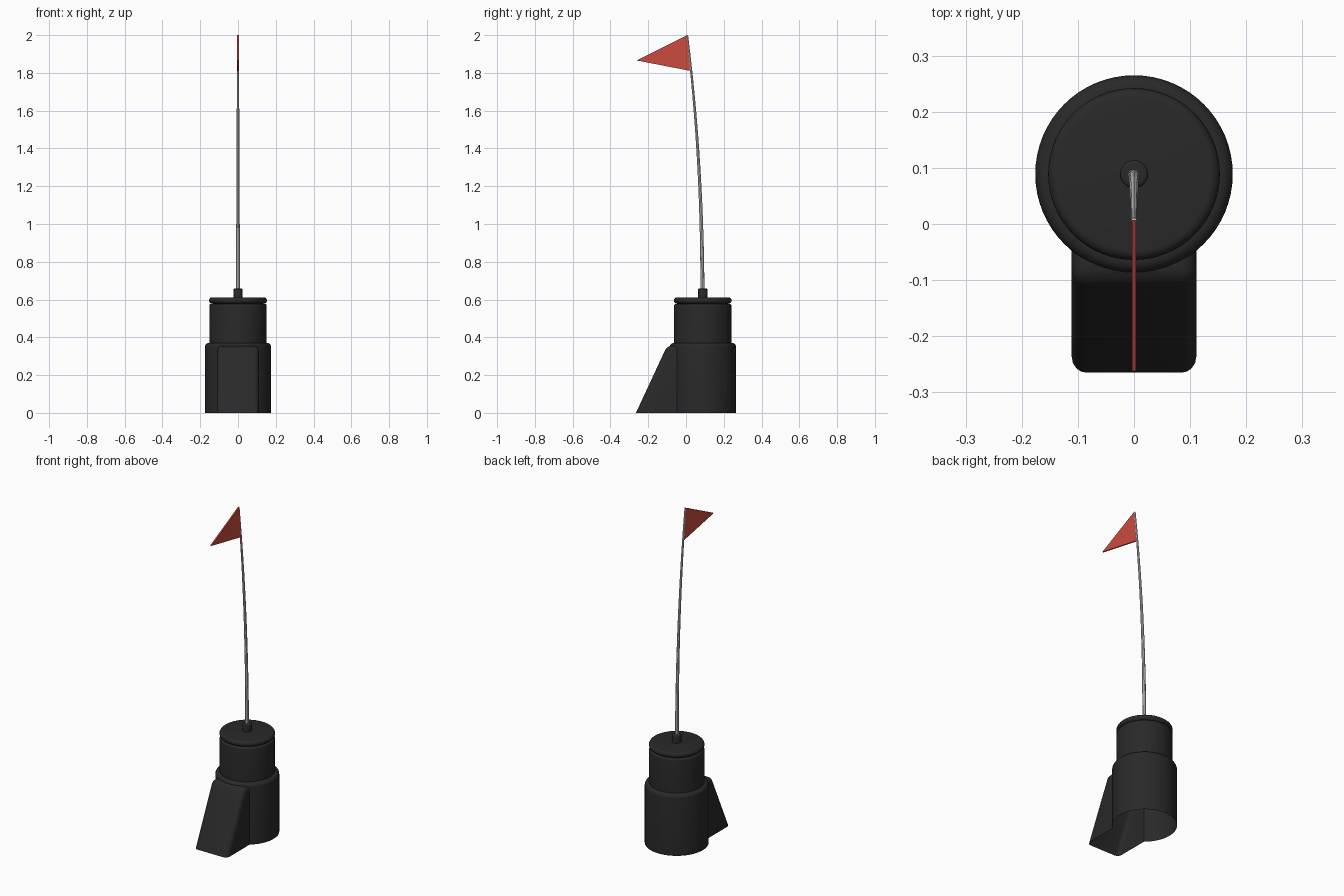
import bpy, bmesh, math

if "Cube" in bpy.data.objects:
    bpy.data.objects.remove(bpy.data.objects["Cube"])

CY = 0.089  # y of the round body's axis


def material(name, rgb):
    m = bpy.data.materials.new(name)
    m.diffuse_color = (*rgb, 1)
    m.use_nodes = True
    m.node_tree.nodes["Principled BSDF"].inputs["Base Color"].default_value = m.diffuse_color
    return m


BLACK = material("black_plastic", (0.022, 0.022, 0.022))
RED = material("red_fabric", (0.6, 0.07, 0.05))


def add(name, bm, mat=None):
    bmesh.ops.recalc_face_normals(bm, faces=bm.faces)
    me = bpy.data.meshes.new(name)
    bm.to_mesh(me)
    bm.free()
    ob = bpy.data.objects.new(name, me)
    bpy.context.collection.objects.link(ob)
    if mat:
        me.materials.append(mat)
    return ob


def smooth(ob, angle=35):
    bpy.ops.object.select_all(action='DESELECT')
    ob.select_set(True)
    bpy.context.view_layer.objects.active = ob
    bpy.ops.object.shade_smooth_by_angle(angle=math.radians(angle))


def arc(r, z, rad, a0, a1, n=5):
    return [(r + rad * math.cos(math.radians(a0 + (a1 - a0) * i / n)),
             z + rad * math.sin(math.radians(a0 + (a1 - a0) * i / n))) for i in range(n + 1)]


def lathe(name, profile, steps=64):
    bm = bmesh.new()
    vs = [bm.verts.new((r, CY, z)) for r, z in profile]
    es = [bm.edges.new(p) for p in zip(vs, vs[1:])]
    bmesh.ops.spin(bm, geom=vs + es, cent=(0, CY, 0), axis=(0, 0, 1),
                   angle=math.tau, steps=steps)
    bmesh.ops.remove_doubles(bm, verts=bm.verts, dist=1e-5)
    return add(name, bm, BLACK)


def prism(pts, half):
    bm = bmesh.new()
    f = bm.faces.new([bm.verts.new((-half, y, z)) for y, z in pts])
    new = bmesh.ops.extrude_face_region(bm, geom=[f])['geom']
    bmesh.ops.translate(bm, vec=(2 * half, 0, 0),
                        verts=[v for v in new if isinstance(v, bmesh.types.BMVert)])
    return bm


# Base housing: round body joined with sloped front foot, open underneath
base = lathe("base_housing", [(0, -0.06), (0.176, -0.06)] + arc(0.154, 0.348, 0.022, 0, 90) + [(0, 0.37)])
bm = prism([(-0.265 - 0.0186, -0.04), (-0.1, 0.355), (0.07, 0.355), (0.07, -0.04)], 0.111)
bmesh.ops.recalc_face_normals(bm, faces=bm.faces)
edges = [e for e in bm.edges
         if min(v.co.y for v in e.verts) < -0.05 and max(v.co.z for v in e.verts) > 0
         or all(v.co.z > 0.3 for v in e.verts) and min(v.co.y for v in e.verts) < 0]
bmesh.ops.bevel(bm, geom=edges, offset=0.026, segments=4, profile=0.5, affect='EDGES')
foot = add("foot_cutter", bm, BLACK)
foot.hide_render = True
mod = base.modifiers.new("join_foot", 'BOOLEAN')
mod.operation = 'UNION'
mod.object = foot
mod.solver = 'EXACT'
dg = bpy.context.evaluated_depsgraph_get()
bm = bmesh.new()
bm.from_mesh(base.evaluated_get(dg).to_mesh())
base.modifiers.clear()
bmesh.ops.bisect_plane(bm, geom=bm.verts[:] + bm.edges[:] + bm.faces[:],
                       plane_co=(0, 0, 0), plane_no=(0, 0, 1), clear_inner=True)
bm.to_mesh(base.data)
bm.free()
bpy.data.objects.remove(foot)
smooth(base)

# Upper drum, cap disc and pole collar
drum = lathe("upper_drum", [(0.152, 0.365)] + arc(0.141, 0.566, 0.011, 0, 90) + [(0.12, 0.577)])
cap = lathe("cap_disc", [(0, 0.576), (0.13, 0.576)] + arc(0.136, 0.595, 0.017, -90, 90, 10) + [(0, 0.612)])
collar = lathe("pole_collar", [(0.025, 0.605)] + arc(0.019, 0.652, 0.006, 0, 90, 4) + [(0, 0.658)], 32)
for ob in (drum, cap, collar):
    smooth(ob)


# Bent, tapering pole
def pole_y(z):
    return 0.087 - 0.081 * max(0, (z - 0.6) / 1.4) ** 2.1


cu = bpy.data.curves.new("pole", 'CURVE')
cu.dimensions = '3D'
cu.bevel_depth = 0.011
cu.bevel_resolution = 2
cu.use_fill_caps = True
sp = cu.splines.new('POLY')
N = 14
sp.points.add(N)
for i, p in enumerate(sp.points):
    z = 0.6 + 1.397 * i / N
    p.co = (0, pole_y(z), z, 1)
    p.radius = 1 - 0.55 * i / N
pole = bpy.data.objects.new("pole", cu)
bpy.context.collection.objects.link(pole)
bpy.ops.object.select_all(action='DESELECT')
pole.select_set(True)
bpy.context.view_layer.objects.active = pole
bpy.ops.object.convert(target='MESH')
smooth(pole)

# Triangular flag
add("flag", prism([(0.007, 2.0), (-0.262, 1.866), (0.027, 1.81)], 0.004), RED)
